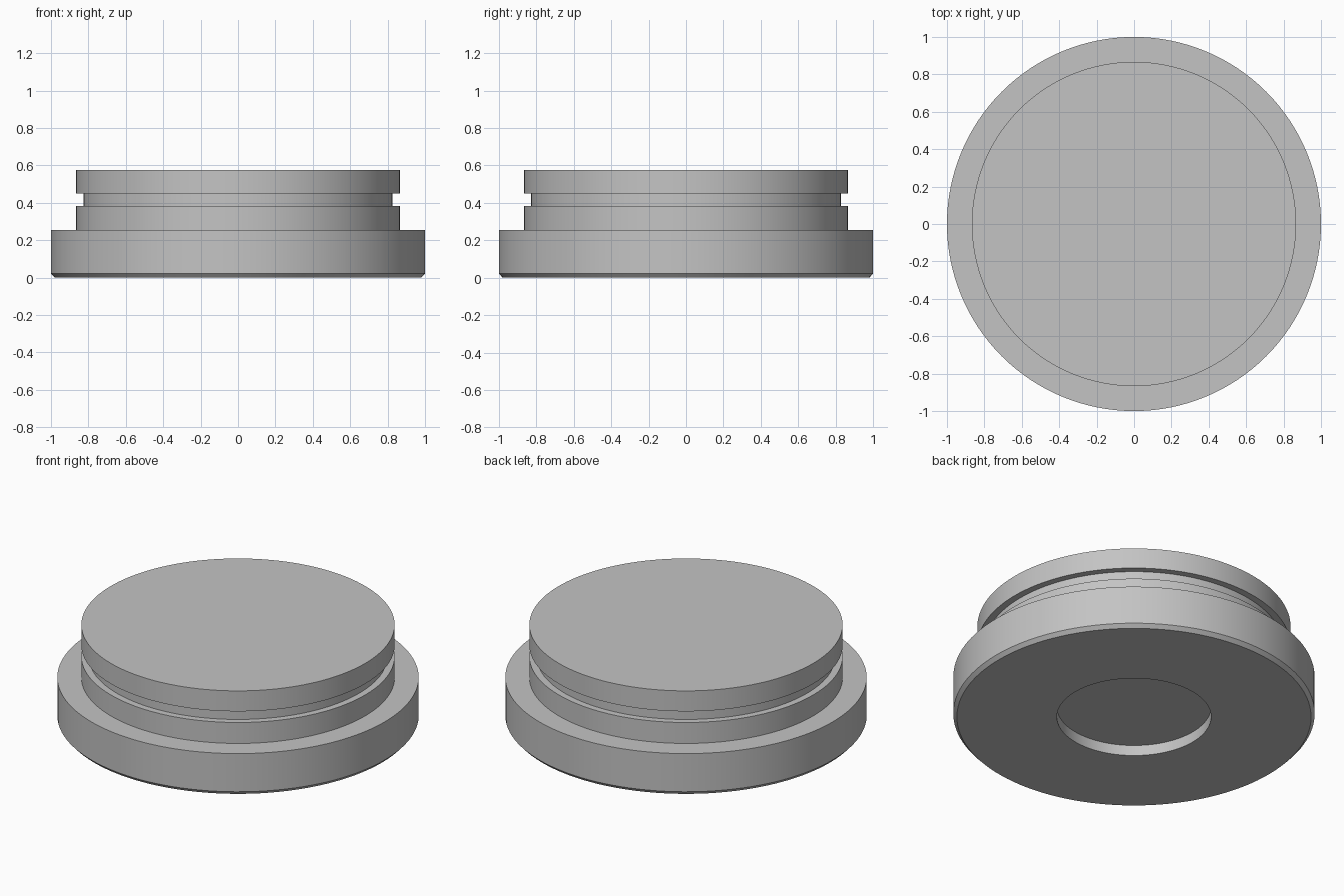
import bpy
import bmesh
import math

cube = bpy.data.objects.get("Cube")
if cube:
    bpy.data.objects.remove(cube, do_unlink=True)

SEGMENTS = 128

grey = bpy.data.materials.new("plain grey")
grey.use_nodes = True
colour = (0.55, 0.55, 0.55, 1)
grey.diffuse_color = colour
grey.node_tree.nodes["Principled BSDF"].inputs["Base Color"].default_value = colour


def lathe(name, profile):
    """Revolve a (radius, height) profile about z; its ends lie on the axis."""
    bm = bmesh.new()
    verts = [bm.verts.new((r, 0, z)) for r, z in profile]
    edges = [bm.edges.new(pair) for pair in zip(verts, verts[1:])]
    bmesh.ops.spin(bm, geom=verts + edges, cent=(0, 0, 0), axis=(0, 0, 1),
                   angle=math.tau, steps=SEGMENTS, use_merge=True)
    bmesh.ops.remove_doubles(bm, verts=bm.verts, dist=0.0001)
    bmesh.ops.recalc_face_normals(bm, faces=bm.faces)
    mesh = bpy.data.meshes.new(name)
    bm.to_mesh(mesh)
    bm.free()
    mesh.materials.append(grey)
    obj = bpy.data.objects.new(name, mesh)
    bpy.context.collection.objects.link(obj)
    bpy.ops.object.select_all(action="DESELECT")
    obj.select_set(True)
    bpy.context.view_layer.objects.active = obj
    bpy.ops.object.shade_smooth_by_angle(angle=math.radians(30))
    return obj


# Stepped plug: recessed underside, chamfered flange, neck with seal groove
lathe("grooved_plug", [
    (0, 0.064), (0.427, 0.064), (0.427, 0),    # round recess below
    (0.98, 0), (1, 0.022), (1, 0.255),         # flange
    (0.867, 0.255), (0.867, 0.383),            # lower neck
    (0.827, 0.383), (0.827, 0.451),            # groove
    (0.867, 0.451), (0.867, 0.576), (0, 0.576),  # upper neck and top
])
